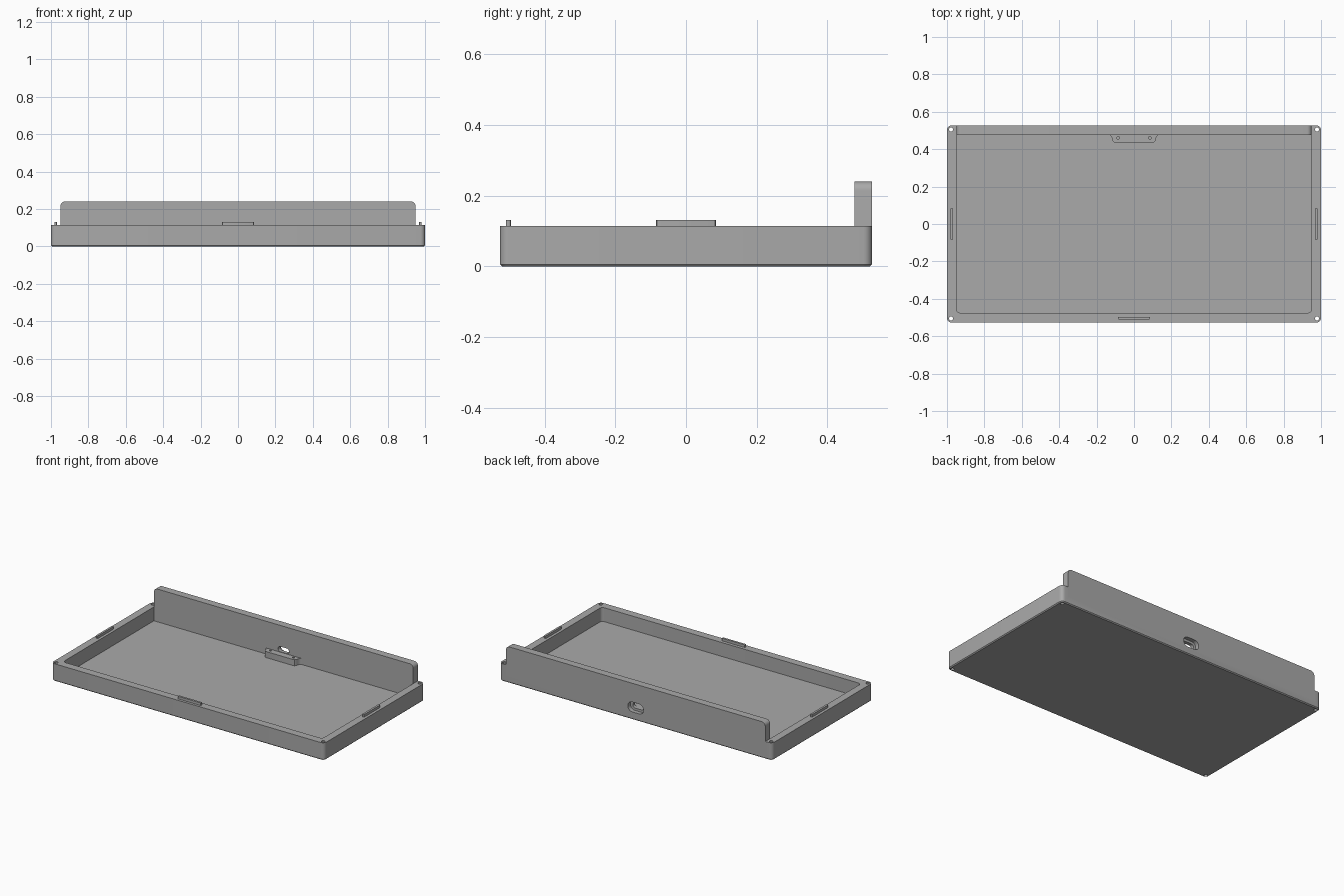
import bpy, bmesh, math
from mathutils import Matrix

if "Cube" in bpy.data.objects:
    bpy.data.objects.remove(bpy.data.objects["Cube"])

grey = bpy.data.materials.new("mid_grey")
grey.diffuse_color = (0.4, 0.4, 0.4, 1)
grey.use_nodes = True
grey.node_tree.nodes["Principled BSDF"].inputs["Base Color"].default_value = grey.diffuse_color


def rounded(x0, y0, x1, y1, radii, n=6):
    """Rectangle outline; radii run lower left, lower right, upper right, upper left."""
    pts = []
    corners = [(x0, y0, 1, 1), (x1, y0, -1, 1), (x1, y1, -1, -1), (x0, y1, 1, -1)]
    for i, ((x, y, sx, sy), r) in enumerate(zip(corners, radii)):
        if r == 0:
            pts.append((x, y))
            continue
        for k in range(n + 1):
            a = math.pi * (1 + i / 2 + k / n / 2)
            pts.append((x + sx * r + r * math.cos(a), y + sy * r + r * math.sin(a)))
    return pts


def prism(name, pts, lo, hi, upright=False, chamfer=0):
    """Extrude an outline along z, or along y when upright (outline in x, z)."""
    bm = bmesh.new()
    base = bm.faces.new([bm.verts.new((x, y, lo)) for x, y in pts])
    ext = bmesh.ops.extrude_face_region(bm, geom=[base])
    for v in ext["geom"]:
        if isinstance(v, bmesh.types.BMVert):
            v.co.z = hi
    bmesh.ops.recalc_face_normals(bm, faces=bm.faces)
    if chamfer:
        edges = [e for e in bm.edges if all(v.co.z == e.verts[0].co.z and
                 abs(v.co.z - lo) < 1e-6 for v in e.verts)]
        bmesh.ops.bevel(bm, geom=edges, offset=chamfer, segments=1, affect='EDGES')
    if upright:
        bm.transform(Matrix(((1, 0, 0, 0), (0, 0, 1, 0), (0, 1, 0, 0), (0, 0, 0, 1))))
    bmesh.ops.recalc_face_normals(bm, faces=bm.faces)
    me = bpy.data.meshes.new(name)
    bm.to_mesh(me)
    bm.free()
    me.materials.append(grey)
    ob = bpy.data.objects.new(name, me)
    bpy.context.collection.objects.link(ob)
    return ob


def combine(ob, other, op='DIFFERENCE'):
    mod = ob.modifiers.new("combine", 'BOOLEAN')
    mod.operation, mod.object, mod.solver = op, other, 'EXACT'
    bpy.context.view_layer.objects.active = ob
    bpy.ops.object.modifier_apply(modifier=mod.name)
    bpy.data.objects.remove(other)


def circle(x, y, r, n=16):
    return [(x + r * math.cos(2 * math.pi * k / n), y + r * math.sin(2 * math.pi * k / n))
            for k in range(n)]


def slot(w, h, z):
    return rounded(-w / 2, z - h / 2, w / 2, z + h / 2, [h / 2 - 0.0005] * 4, 8)


W, D, RIM, TOP, FLOOR = 1.0, 0.527, 0.115, 0.24, 0.023

# Tray body with the raised back wall
tray = prism("tray", rounded(-W, -D, W, D, [0.025] * 4), 0, RIM, chamfer=0.006)
wall = prism("back_wall", rounded(-0.95, 0.05, 0.95, TOP, [0, 0, 0.025, 0.025]), 0.45, D, True)
combine(tray, wall, 'UNION')

# Hollow interior
combine(tray, prism("cavity", rounded(-0.95, -0.475, 0.95, 0.477, [0.02, 0.02, 0, 0]), FLOOR, 0.4))

# Corner pin holes
for sx in (-1, 1):
    for sy in (-1, 1):
        combine(tray, prism("pin_hole", circle(sx * 0.978, sy * 0.505, 0.011), -0.1, 0.2))

# Cable port: wide recess outside, narrow slot through the wall
combine(tray, prism("port_recess", slot(0.115, 0.065, 0.083), 0.5, 0.6, True))
combine(tray, prism("port_slot", slot(0.08, 0.034, 0.083), 0.46, 0.6, True))

# Bracket on the floor, flared where it meets the wall
half = [(0.135, 0.478), (0.126, 0.474), (0.120, 0.466), (0.116, 0.452),
        (0.113, 0.443), (0.108, 0.437), (0.100, 0.435)]
bracket = prism("bracket", half + [(-x, y) for x, y in reversed(half)], FLOOR - 0.003, 0.063)
for sx in (-1, 1):
    combine(bracket, prism("screw_hole", circle(sx * 0.085, 0.461, 0.007), FLOOR, 0.1))

# Locating ridges on the rim
ridges = []
for name, x, y, hx, hy in (("left_ridge", -0.975, 0, 0.007, 0.085),
                           ("right_ridge", 0.975, 0, 0.007, 0.085),
                           ("front_ridge", 0, -0.503, 0.085, 0.007)):
    ridges.append(prism(name, rounded(x - hx, y - hy, x + hx, y + hy, [0.005] * 4, 3),
                        RIM - 0.003, 0.132))

# Smooth rounded corners, sharp edges elsewhere
for ob in [tray, bracket] + ridges:
    bpy.ops.object.select_all(action='DESELECT')
    ob.select_set(True)
    bpy.context.view_layer.objects.active = ob
    bpy.ops.object.shade_smooth_by_angle(angle=math.radians(30))
